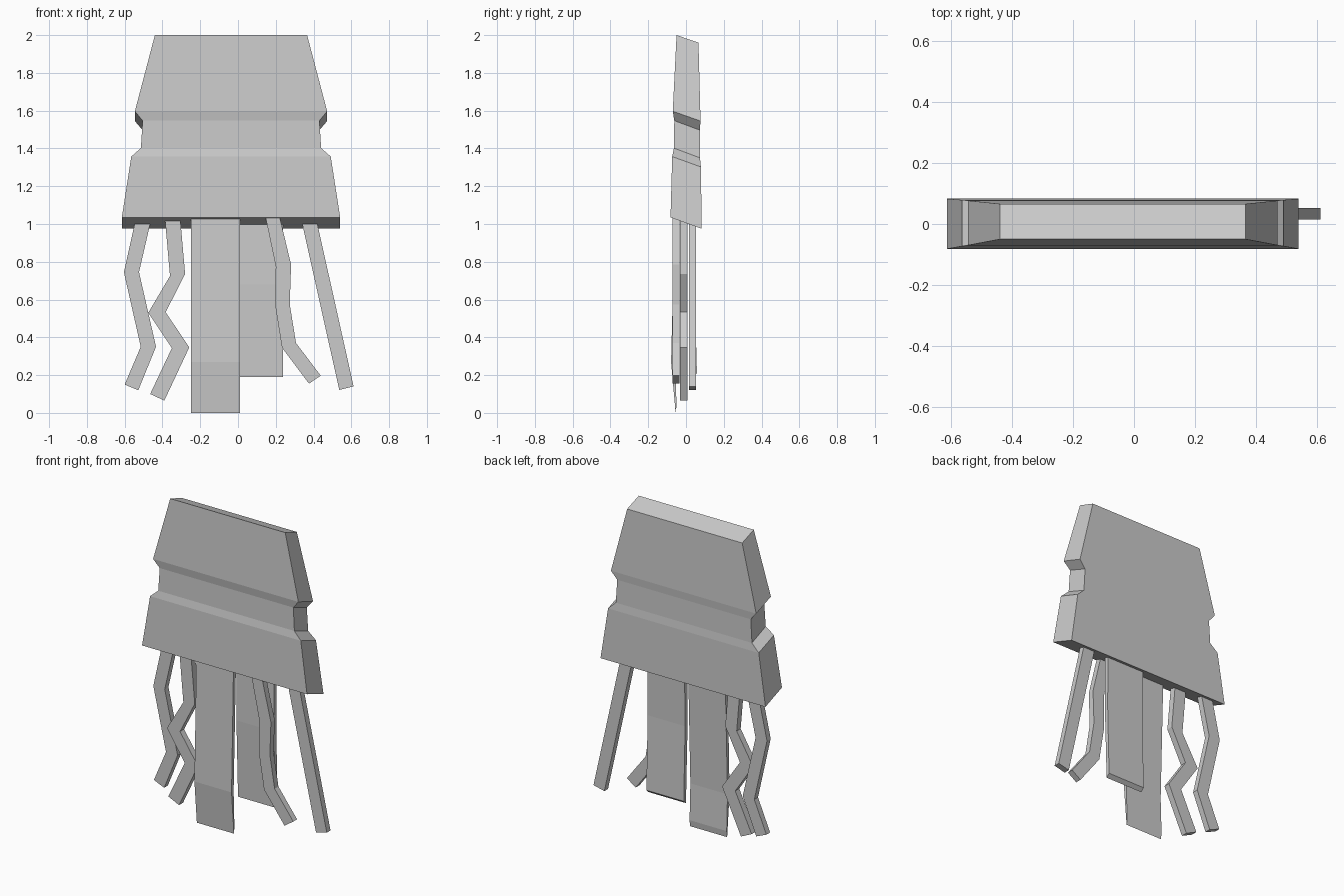
import bpy


def make_mesh(name, verts, faces):
    mesh = bpy.data.meshes.new(name)
    mesh.from_pydata(verts, [], faces)
    mesh.update()
    obj = bpy.data.objects.new(name, mesh)
    bpy.context.collection.objects.link(obj)
    return obj


def loft(name, rings):
    """Skin a stack of four-sided rings and cap both ends."""
    verts = [v for ring in rings for v in ring]
    faces = [(0, 1, 2, 3)]
    for i in range(len(rings) - 1):
        a = 4 * i
        for k in range(4):
            n = (k + 1) % 4
            faces.append((a + k, a + 4 + k, a + 4 + n, a + n))
    e = 4 * (len(rings) - 1)
    faces.append((e + 3, e + 2, e + 1, e))
    return make_mesh(name, verts, faces)


def strand(name, sections, y0, y1):
    """Bent bar: each section is (left x, left z, right x, right z)."""
    loft(name, [[(xl, y0, zl), (xr, y0, zr), (xr, y1, zr), (xl, y1, zl)]
                for xl, zl, xr, zr in sections])


def slab(name, x0, x1, sections):
    """Wide strip: each section is (front y, front z, back y, back z)."""
    loft(name, [[(x0, yf, zf), (x1, yf, zf), (x1, yb, zb), (x0, yb, zb)]
                for yf, zf, yb, zb in sections])


# Tapered head with a groove around it; rings slope down to the back
head_rings = [
    # half width, front y, front z, back y, back z
    (0.403, -0.05, 2.0, 0.066, 1.96),
    (0.509, -0.07, 1.597, 0.077, 1.545),
    (0.468, -0.062, 1.547, 0.073, 1.497),
    (0.477, -0.064, 1.402, 0.074, 1.35),
    (0.528, -0.073, 1.357, 0.079, 1.302),
    (0.578, -0.082, 1.035, 0.083, 0.975),
]
cx = -0.037
loft("head", [[(cx - w, yf, zf), (cx + w, yf, zf), (cx + w, yb, zb), (cx - w, yb, zb)]
              for w, yf, zf, yb, zb in head_rings])

# Two wide hanging strips
slab("front_wide_strip", -0.25, 0.01, [
    (-0.06, 1.04, -0.035, 1.04), (-0.068, 0.7, -0.045, 0.7),
    (-0.079, 0.27, -0.058, 0.27), (-0.055, 0.0, -0.05, 0.04)])
slab("back_wide_strip", -0.025, 0.237, [
    (0.022, 1.01, 0.05, 1.01), (0.02, 0.68, 0.045, 0.68),
    (0.036, 0.19, 0.058, 0.21)])

# Thin bent strands
strand("left_outer_strand", [
    (-0.545, 1.01, -0.463, 1.01), (-0.604, 0.745, -0.524, 0.745),
    (-0.515, 0.35, -0.434, 0.35), (-0.60, 0.15, -0.528, 0.12)], 0.015, 0.052)
strand("left_inner_strand", [
    (-0.386, 1.02, -0.305, 1.02), (-0.36, 0.725, -0.28, 0.735),
    (-0.475, 0.53, -0.383, 0.533), (-0.35, 0.343, -0.258, 0.347),
    (-0.465, 0.10, -0.39, 0.065)], -0.033, 0.007)
strand("right_inner_strand", [
    (0.145, 1.04, 0.22, 1.04), (0.2, 0.775, 0.281, 0.785),
    (0.197, 0.57, 0.274, 0.575), (0.233, 0.345, 0.307, 0.37),
    (0.376, 0.155, 0.438, 0.197)], -0.072, -0.034)
strand("right_outer_strand", [
    (0.338, 1.01, 0.418, 1.01), (0.536, 0.122, 0.612, 0.14)], 0.015, 0.052)
